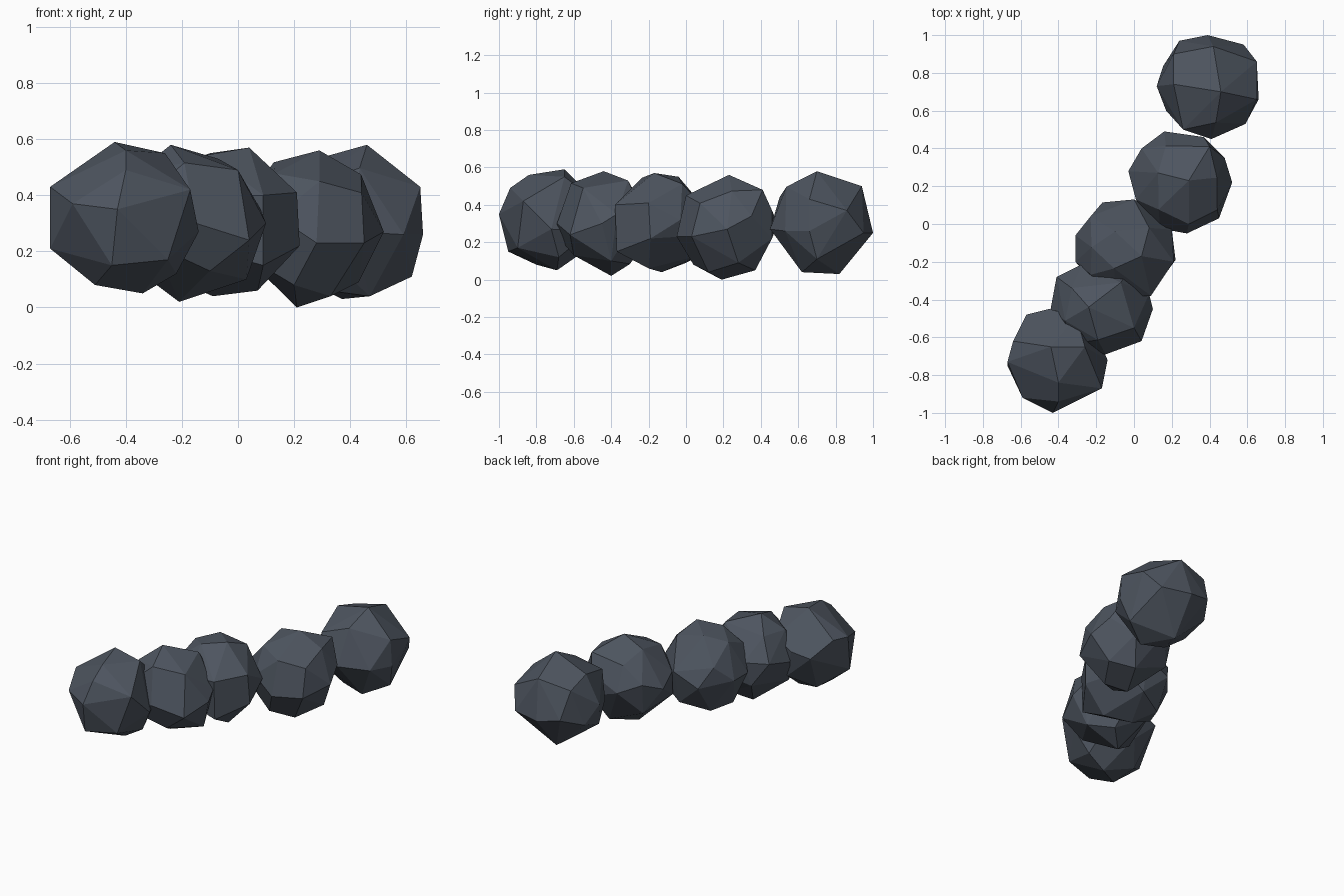
import bpy, bmesh, math
from mathutils import Vector

cube = bpy.data.objects.get("Cube")
if cube:
    bpy.data.objects.remove(cube, do_unlink=True)

# Dark slate colour shared by all the stones
slate = bpy.data.materials.new("dark_slate")
slate.use_nodes = True
colour = (0.075, 0.09, 0.115, 1)
slate.diffuse_color = colour
shader = slate.node_tree.nodes["Principled BSDF"]
shader.inputs["Base Color"].default_value = colour
shader.inputs["Roughness"].default_value = 0.9

RADIUS = 0.272
CANDIDATES = 150
SPACING = math.radians(32)


def spread_directions(count):
    """Evenly spread unit vectors over a sphere."""
    golden = math.pi * (3 - math.sqrt(5))
    for i in range(count):
        height = 1 - 2 * (i + 0.5) / count
        ring = math.sqrt(1 - height * height)
        yield Vector((ring * math.cos(golden * i), ring * math.sin(golden * i), height))


def add_stone(name, centre, corners):
    """Faceted stone: prominent corners first, the gaps filled with round ones."""
    centre = Vector(centre)
    points = [Vector(corner) - centre for corner in corners]
    for direction in spread_directions(CANDIDATES):
        if all(direction.angle(point) > SPACING for point in points):
            points.append(direction * RADIUS)

    bm = bmesh.new()
    for point in points:
        bm.verts.new(point)
    bmesh.ops.convex_hull(bm, input=bm.verts[:])
    loose = [v for v in bm.verts if not v.link_faces]
    bmesh.ops.delete(bm, geom=loose, context="VERTS")
    # Join nearly level triangles into broad facets
    bmesh.ops.dissolve_limit(bm, angle_limit=math.radians(7),
                             verts=bm.verts[:], edges=bm.edges[:])
    bmesh.ops.recalc_face_normals(bm, faces=bm.faces[:])
    mesh = bpy.data.meshes.new(name)
    bm.to_mesh(mesh)
    bm.free()
    mesh.materials.append(slate)
    stone = bpy.data.objects.new(name, mesh)
    stone.location = centre
    bpy.context.collection.objects.link(stone)
    return stone


# Row of stones from front right to back left
add_stone("front_stone", (-.4, -.72, .32), [
    (-.44, -.65, .59), (-.26, -.65, .55), (-.4, -.94, .49), (-.43, -1, .35),
    (-.17, -.87, .42), (-.45, -.95, .15), (-.25, -.9, .17), (-.34, -.69, .05),
    (-.51, -.8, .08), (-.67, -.73, .43), (-.67, -.75, .21), (-.14, -.72, .27),
    (-.59, -.92, .37), (-.57, -.48, .35), (-.45, -.45, .38), (-.64, -.62, .44),
    (-.4, -.84, .56), (-.52, -.62, .1), (-.22, -.68, .12)])

add_stone("second_stone", (-.17, -.45, .3), [
    (-.24, -.44, .58), (-.07, -.31, .53), (0, -.55, .49), (.04, -.62, .24),
    (-.15, -.69, .3), (.1, -.45, .3), (-.41, -.28, .35), (-.21, -.4, .02),
    (.08, -.37, .35), (-.27, -.21, .35), (-.1, -.6, .13), (.03, -.4, .1)])

add_stone("middle_stone", (-.05, -.13, .3), [
    (.04, -.17, .57), (-.1, -.04, .55), (-.23, .04, .4), (0, .13, .35),
    (.09, -.38, .4), (.21, -.2, .41), (.22, -.19, .22), (.09, -.37, .15),
    (-.31, -.2, .3), (-.31, -.06, .3), (.2, -.03, .32), (-.09, -.13, .04),
    (.07, -.2, .06), (-.18, 0, .09)])

add_stone("fourth_stone", (.25, .22, .28), [
    (.29, .23, .56), (.4, .41, .48), (.21, .19, 0), (.52, .22, .27),
    (.16, .49, .3), (.28, -.05, .23), (.29, 0, .45), (.45, .03, .23),
    (-.03, .28, .3), (.48, .35, .34), (.37, .46, .22), (.37, .46, .37),
    (.04, .4, .35), (.3, .37, .05), (.2, .04, .08), (.01, .13, .35),
    (.33, .12, .04), (.43, .28, .09)])

add_stone("back_stone", (.39, .73, .31), [
    (.46, .7, .58), (.42, .94, .5), (.21, .9, .46), (.21, .74, .51),
    (.65, .66, .43), (.65, .86, .37), (.39, 1, .25), (.41, .45, .27),
    (.47, .62, .04), (.37, .82, .03), (.62, .7, .11), (.58, .95, .25),
    (.66, .66, .26), (.59, .53, .26), (.24, .97, .28), (.17, .6, .3),
    (.26, .5, .44), (.12, .73, .33)])
